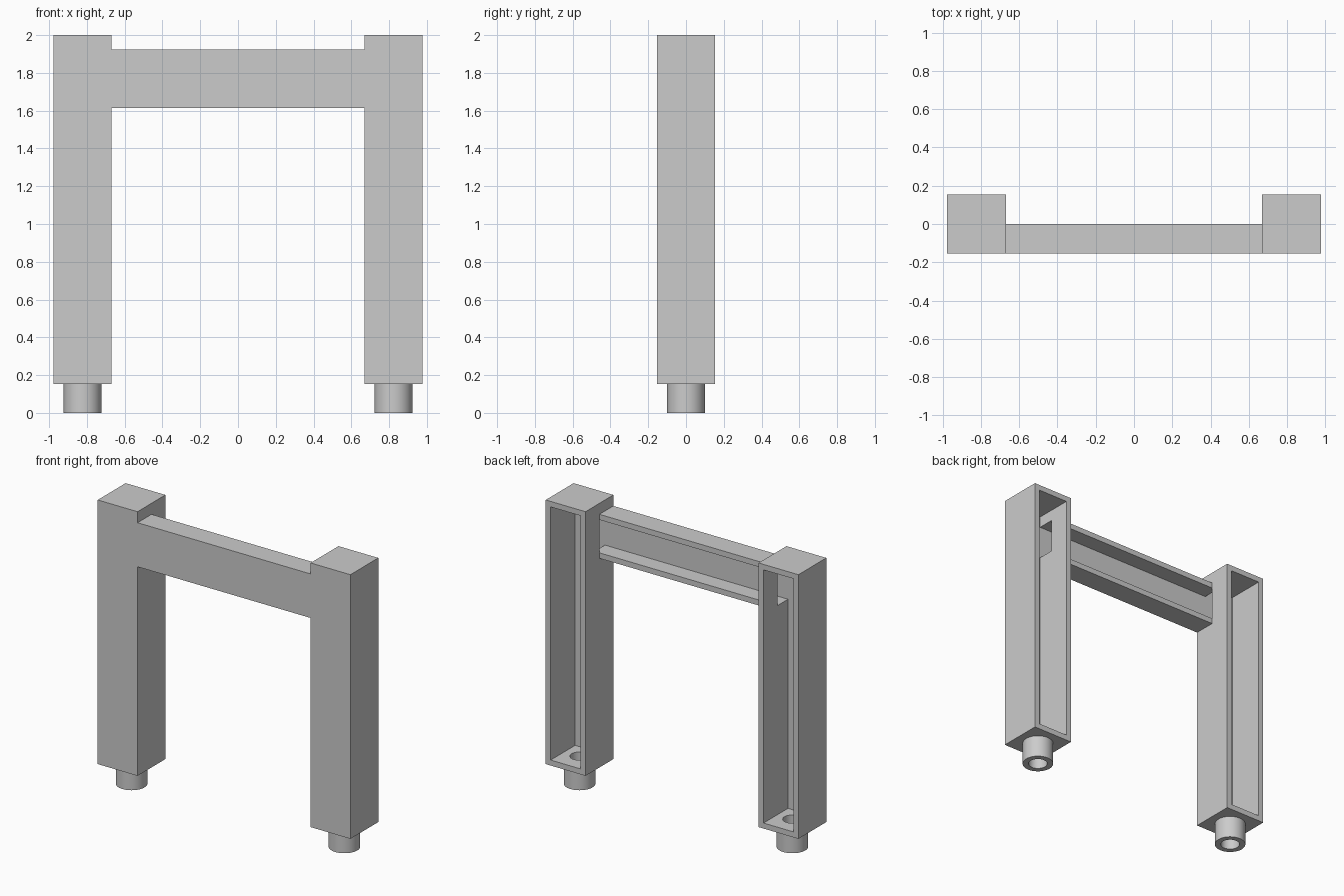
import bpy
import math

cube = bpy.data.objects.get("Cube")
if cube:
    bpy.data.objects.remove(cube, do_unlink=True)

# Proportions, all multiples of one module
U = 2 / 13
WALL = U / 4
POST_X = 0.823
HALF = U                      # half width of a post
INNER_X = POST_X - HALF       # inner side of a post
BEAM_LOW, BEAM_HIGH = 10.5 * U, 12.5 * U
FOOT_R, BORE_R = 0.65 * U, 0.4 * U

grey = bpy.data.materials.new("light grey")
grey.use_nodes = True
grey.diffuse_color = (0.6, 0.6, 0.6, 1)
grey.node_tree.nodes["Principled BSDF"].inputs["Base Color"].default_value = (0.6, 0.6, 0.6, 1)


def box(name, low, high):
    """Axis-aligned box between two corners."""
    centre = [(a + b) / 2 for a, b in zip(low, high)]
    bpy.ops.mesh.primitive_cube_add(size=1, location=centre)
    ob = bpy.context.object
    ob.name = name
    ob.scale = [abs(b - a) for a, b in zip(low, high)]
    bpy.ops.object.transform_apply(location=True, rotation=False, scale=True)
    ob.data.materials.append(grey)
    return ob


def rod(name, radius, x, low, high):
    """Upright cylinder."""
    bpy.ops.mesh.primitive_cylinder_add(
        vertices=64, radius=radius, depth=high - low, location=(x, 0, (low + high) / 2))
    ob = bpy.context.object
    ob.name = name
    ob.data.materials.append(grey)
    return ob


def carve(target, *cutters):
    """Subtract the cutters from the target and remove them."""
    for cutter in cutters:
        cutter.hide_render = True
        mod = target.modifiers.new("carve", "BOOLEAN")
        mod.operation = "DIFFERENCE"
        mod.solver = "EXACT"
        mod.object = cutter
        bpy.ops.object.select_all(action="DESELECT")
        bpy.context.view_layer.objects.active = target
        target.select_set(True)
        bpy.ops.object.modifier_apply(modifier=mod.name)
        bpy.data.objects.remove(cutter, do_unlink=True)


def smooth(ob):
    bpy.ops.object.select_all(action="DESELECT")
    bpy.context.view_layer.objects.active = ob
    ob.select_set(True)
    bpy.ops.object.shade_smooth_by_angle(angle=math.radians(30))


for side, label in ((1, "left"), (-1, "right")):
    x = side * POST_X

    # Hollow post, open at the back
    post = box(label + "_post", (x - HALF, -HALF, U), (x + HALF, HALF, 2))
    cavity = box("post_cavity", (x - HALF + WALL, -HALF + WALL, U + WALL),
                 (x + HALF - WALL, HALF + U, 2 - WALL))
    # Window into the beam channel and drain hole in the floor
    window = box("window_cutter",
                 (side * (INNER_X - WALL), -HALF + WALL, BEAM_LOW + WALL),
                 (side * (INNER_X + 2 * WALL), 0, BEAM_HIGH - WALL))
    hole = rod("hole_cutter", BORE_R, x, U / 2, 2 * U)
    carve(post, cavity, window, hole)
    smooth(post)

    # Tubular foot
    foot = rod(label + "_foot", FOOT_R, x, 0, U)
    carve(foot, rod("bore_cutter", BORE_R, x, -U, 2 * U))
    smooth(foot)

# Channel beam, open at the back
beam = box("cross_beam", (-INNER_X, -HALF, BEAM_LOW), (INNER_X, 0, BEAM_HIGH))
channel = box("channel_cutter", (-INNER_X - U, -HALF + WALL, BEAM_LOW + WALL),
              (INNER_X + U, U, BEAM_HIGH - WALL))
carve(beam, channel)
